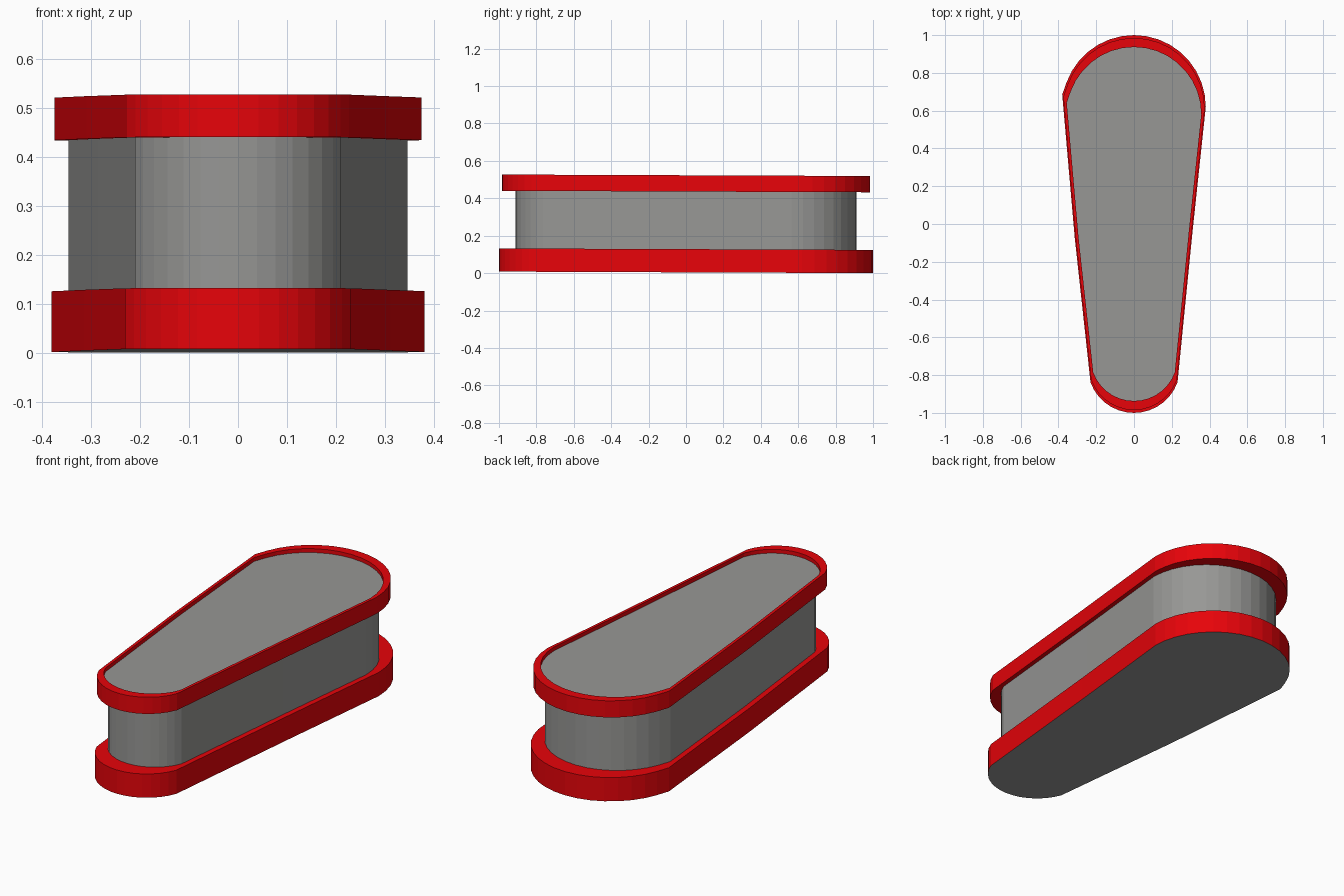
import bpy
from math import sin, cos, radians

if "Cube" in bpy.data.objects:
    bpy.data.objects.remove(bpy.data.objects["Cube"])

TILT = -0.004  # whole body leans slightly down towards the back


def arc(cy, r, a0, a1, n):
    angles = [radians(a0 + (a1 - a0) * i / n) for i in range(n + 1)]
    return [(r * cos(a), cy + r * sin(a)) for a in angles]


# Teardrop outline, counter-clockwise: narrow front, wide back
OUTLINE = (arc(-0.755, 0.245, 200, 340, 14) + [(0.311, -0.03)]
           + arc(0.62, 0.38, 0, 160, 16) + [(-0.38, 0.685), (-0.314, -0.07)])
N = len(OUTLINE)


def material(name, color):
    mat = bpy.data.materials.new(name)
    mat.diffuse_color = (*color, 1)
    mat.use_nodes = True
    mat.node_tree.nodes["Principled BSDF"].inputs["Base Color"].default_value = mat.diffuse_color
    return mat


red = material("red", (0.8, 0.001, 0.003))
grey = material("dark_grey", (0.31, 0.31, 0.3))


def loft(name, rings, mat, cap_bottom=False, cap_top=False):
    """Join scaled copies of the outline; rings are (scale, height)."""
    verts = [(x * s, y * s, z + TILT * y * s)
             for s, z in rings for x, y in OUTLINE]
    faces = []
    for k in range(len(rings) - 1):
        a, b = k * N, (k + 1) * N
        for i in range(N):
            j = (i + 1) % N
            faces.append((a + i, a + j, b + j, b + i))
    if cap_bottom:
        faces.append(tuple(reversed(range(N))))
    if cap_top:
        faces.append(tuple(range(len(verts) - N, len(verts))))
    mesh = bpy.data.meshes.new(name)
    mesh.from_pydata(verts, [], faces)
    mesh.update()
    mesh.materials.append(mat)
    obj = bpy.data.objects.new(name, mesh)
    bpy.context.collection.objects.link(obj)
    return obj


# Red bottom band with ledge, closed by a grey plate
loft("bottom_band", [(1, 0.004), (1, 0.128), (0.911, 0.128)], red)
loft("bottom_plate", [(1, 0.004)], grey, cap_bottom=True)

# Grey side wall
loft("side_wall", [(0.911, 0.128), (0.911, 0.436)], grey)

# Red top band with raised rim around a recessed grey panel
loft("top_band", [(0.911, 0.436), (0.985, 0.436), (0.985, 0.523),
                  (0.937, 0.523), (0.937, 0.503)], red)
loft("top_panel", [(0.937, 0.503)], grey, cap_top=True)
